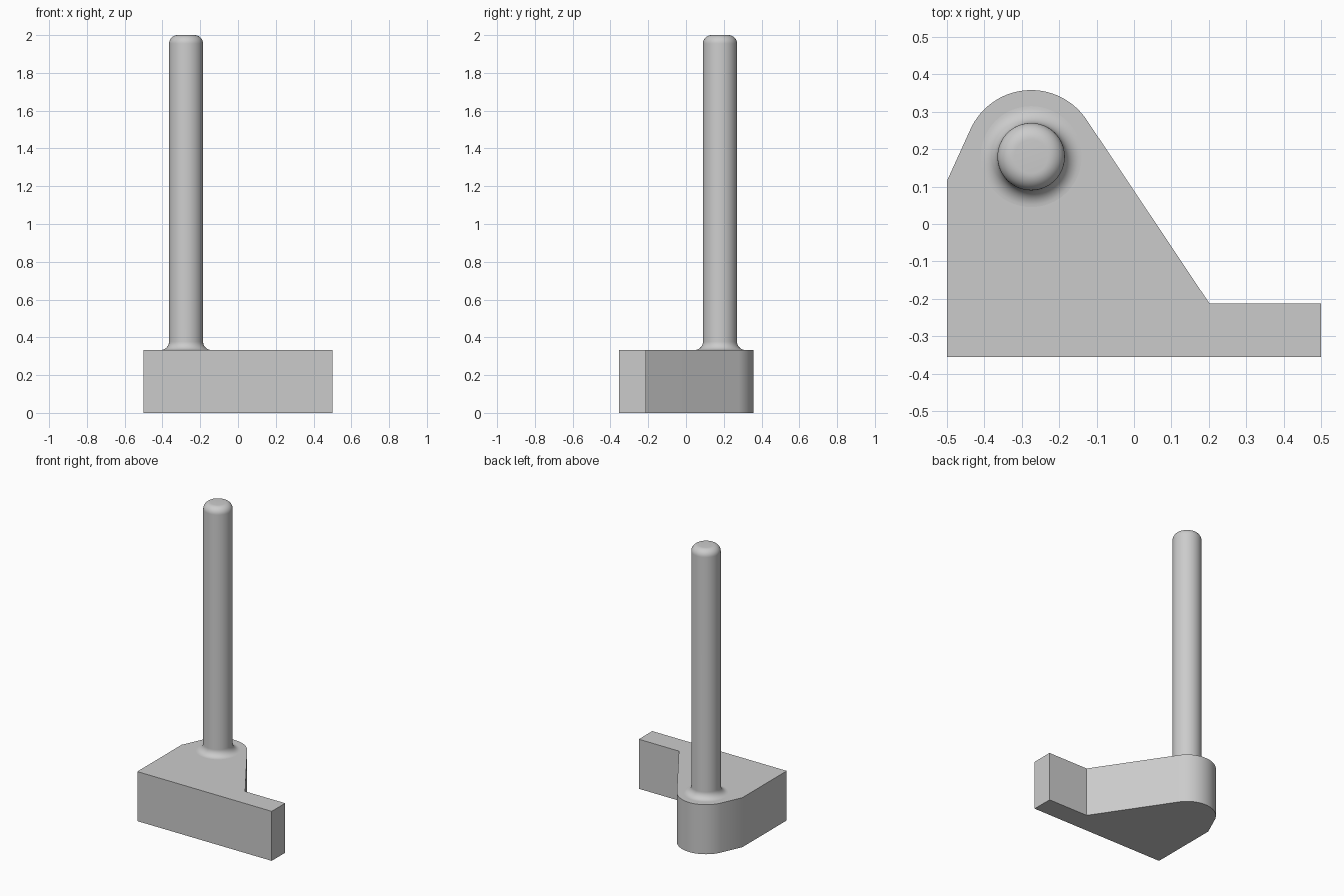
import bpy
import bmesh
from math import sin, cos, pi, acos, atan2, hypot, radians
from mathutils import Matrix, Vector

if "Cube" in bpy.data.objects:
    bpy.data.objects.remove(bpy.data.objects["Cube"], do_unlink=True)

GREY = (0.6, 0.6, 0.6, 1)
BASE_TOP, PIN_TOP = 0.333, 2.0
PIN_X, PIN_Y = -0.275, 0.18
BOSS_R, PIN_R, FILLET = 0.178, 0.09, 0.045

grey = bpy.data.materials.new("plain_grey")
grey.use_nodes = True
grey.diffuse_color = GREY
grey.node_tree.nodes["Principled BSDF"].inputs["Base Color"].default_value = GREY


def finish(name, bm):
    """Turn a bmesh into a smooth-shaded object with sharp edges kept."""
    bmesh.ops.recalc_face_normals(bm, faces=bm.faces)
    mesh = bpy.data.meshes.new(name)
    bm.to_mesh(mesh)
    bm.free()
    mesh.materials.append(grey)
    obj = bpy.data.objects.new(name, mesh)
    bpy.context.collection.objects.link(obj)
    bpy.ops.object.select_all(action="DESELECT")
    obj.select_set(True)
    bpy.context.view_layer.objects.active = obj
    bpy.ops.object.shade_smooth_by_angle(angle=radians(30))
    return obj


def tangent_angle(x, y, side):
    """Angle on the boss circle where a line from (x, y) touches it."""
    dx, dy = x - PIN_X, y - PIN_Y
    return atan2(dy, dx) % (2 * pi) + side * acos(BOSS_R / hypot(dx, dy))


def arc(cx, cy, r, start, end, steps):
    angles = [start + (end - start) * i / steps for i in range(steps + 1)]
    return [(cx + r * cos(a), cy + r * sin(a)) for a in angles]


# Base plate: foot bar, sloping flanks and a round boss end, extruded upward
inner, shoulder = (0.202, -0.213), (-0.5, 0.115)
start = tangent_angle(*inner, 1) - 2 * pi
end = tangent_angle(*shoulder, -1)
outline = [(-0.5, -0.356), (0.5, -0.356), (0.5, -0.213), inner]
outline += arc(PIN_X, PIN_Y, BOSS_R, start, end, 32) + [shoulder]
bm = bmesh.new()
face = bm.faces.new([bm.verts.new((x, y, 0)) for x, y in outline])
result = bmesh.ops.extrude_face_region(bm, geom=[face])
top = [v for v in result["geom"] if isinstance(v, bmesh.types.BMVert)]
bmesh.ops.translate(bm, verts=top, vec=(0, 0, BASE_TOP))
finish("base_plate", bm)

# Pin: lathed profile with a flared root and a rounded tip
flare = PIN_R + FILLET
profile = [(0, BASE_TOP - 0.01), (flare, BASE_TOP - 0.01)]
profile += arc(flare, BASE_TOP + FILLET, FILLET, -pi / 2, -pi, 10)
profile += arc(PIN_R - FILLET, PIN_TOP - FILLET, FILLET, 0, pi / 2, 10)
profile += [(0, PIN_TOP)]
bm = bmesh.new()
verts = [bm.verts.new((r, 0, z)) for r, z in profile]
edges = [bm.edges.new(pair) for pair in zip(verts, verts[1:])]
bmesh.ops.spin(bm, geom=verts + edges, cent=(0, 0, 0), axis=(0, 0, 1),
               angle=2 * pi, steps=64)
bmesh.ops.remove_doubles(bm, verts=bm.verts, dist=0.0001)
bmesh.ops.transform(bm, verts=bm.verts,
                    matrix=Matrix.Translation(Vector((PIN_X, PIN_Y, 0))))
finish("pin", bm)
